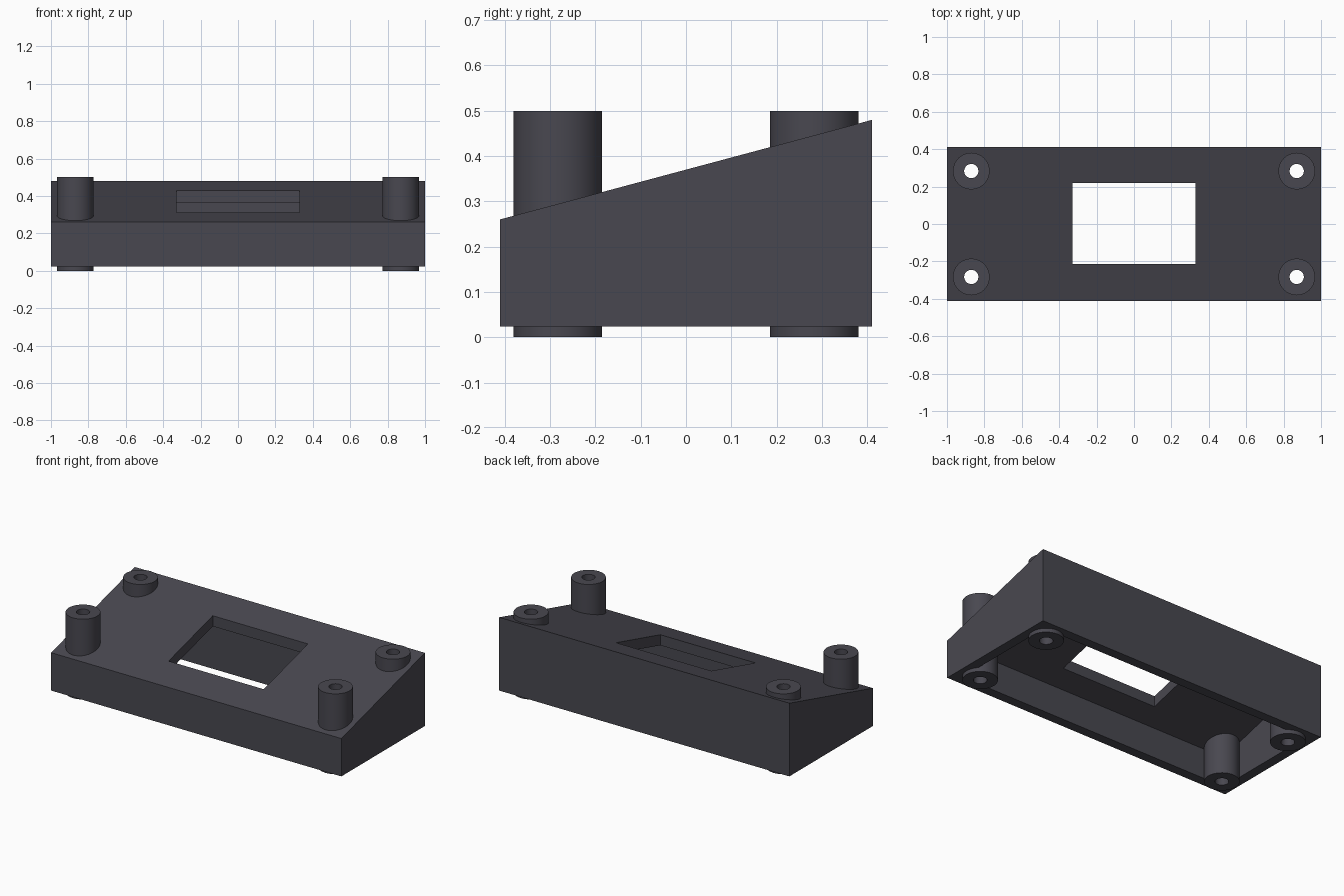
import bpy, bmesh, math

cube = bpy.data.objects.get("Cube")
if cube:
    bpy.data.objects.remove(cube, do_unlink=True)

HALF_X, HALF_Y = 1.0, 0.411
BASE, FRONT_TOP, BACK_TOP = 0.024, 0.26, 0.48
WALL, ROOF = 0.06, 0.066
POST_X, POST_Y, POST_R, HOLE_R, POST_H = 0.87, 0.283, 0.098, 0.038, 0.5

mat = bpy.data.materials.new("dark slate plastic")
mat.use_nodes = True
colour = (0.066, 0.064, 0.08, 1)
mat.diffuse_color = colour
mat.node_tree.nodes["Principled BSDF"].inputs["Base Color"].default_value = colour


def make_object(name, bm):
    bmesh.ops.recalc_face_normals(bm, faces=bm.faces)
    mesh = bpy.data.meshes.new(name)
    bm.to_mesh(mesh)
    bm.free()
    mesh.materials.append(mat)
    obj = bpy.data.objects.new(name, mesh)
    bpy.context.collection.objects.link(obj)
    return obj


def top_z(y):
    return FRONT_TOP + (BACK_TOP - FRONT_TOP) * (y + HALF_Y) / (2 * HALF_Y)


def prism(name, half_x, y0, y1, z0, z_front, z_back):
    """Side profile extruded across x."""
    bm = bmesh.new()
    profile = [(y0, z0), (y1, z0), (y1, z_back), (y0, z_front)]
    face = bm.faces.new([bm.verts.new((-half_x, y, z)) for y, z in profile])
    ext = bmesh.ops.extrude_face_region(bm, geom=[face])
    verts = [v for v in ext["geom"] if isinstance(v, bmesh.types.BMVert)]
    bmesh.ops.translate(bm, verts=verts, vec=(2 * half_x, 0, 0))
    return make_object(name, bm)


def tube(name, x, y, inner, outer, z0, z1, sides=48):
    """Upright ring profile swept round; a solid cylinder when inner is None."""
    bm = bmesh.new()
    loops = []
    profile = [(outer, z0), (outer, z1)]
    if inner:
        profile += [(inner, z1), (inner, z0)]
    for r, z in profile:
        loops.append([bm.verts.new((x + r * math.cos(math.tau * i / sides),
                                    y + r * math.sin(math.tau * i / sides), z))
                      for i in range(sides)])
    pairs = list(zip(loops, loops[1:]))
    if inner:
        pairs.append((loops[-1], loops[0]))
    else:
        bm.faces.new(loops[0])
        bm.faces.new(loops[1])
    for a, b in pairs:
        for i in range(sides):
            j = (i + 1) % sides
            bm.faces.new((a[i], a[j], b[j], b[i]))
    return make_object(name, bm)


def select(obj):
    bpy.ops.object.select_all(action='DESELECT')
    obj.select_set(True)
    bpy.context.view_layer.objects.active = obj


def cut(target, cutter):
    cutter.hide_render = True
    mod = target.modifiers.new("cut", 'BOOLEAN')
    mod.operation, mod.solver, mod.object = 'DIFFERENCE', 'EXACT', cutter
    select(target)
    bpy.ops.object.modifier_apply(modifier=mod.name)
    bpy.data.objects.remove(cutter, do_unlink=True)


# Sloped housing, hollow and open underneath
housing = prism("housing", HALF_X, -HALF_Y, HALF_Y, BASE, FRONT_TOP, BACK_TOP)
inner_y = HALF_Y - WALL
cut(housing, prism("cavity", HALF_X - WALL, -inner_y, inner_y, -0.1,
                   top_z(-inner_y) - ROOF, top_z(inner_y) - ROOF))

# Rectangular window through the sloped top
cut(housing, prism("window", 0.328, -0.215, 0.22, 0.1, 0.7, 0.7))

# Four hollow corner posts passing through the housing
for side, sx in (("left", 1), ("right", -1)):
    for end, sy in (("front", -1), ("back", 1)):
        x, y = sx * POST_X, sy * POST_Y
        cut(housing, tube("bore", x, y, None, (POST_R + HOLE_R) / 2, -0.1, 0.7))
        post = tube(f"{end}_{side}_post", x, y, HOLE_R, POST_R, 0, POST_H)
        select(post)
        bpy.ops.object.shade_smooth_by_angle(angle=math.radians(30))
